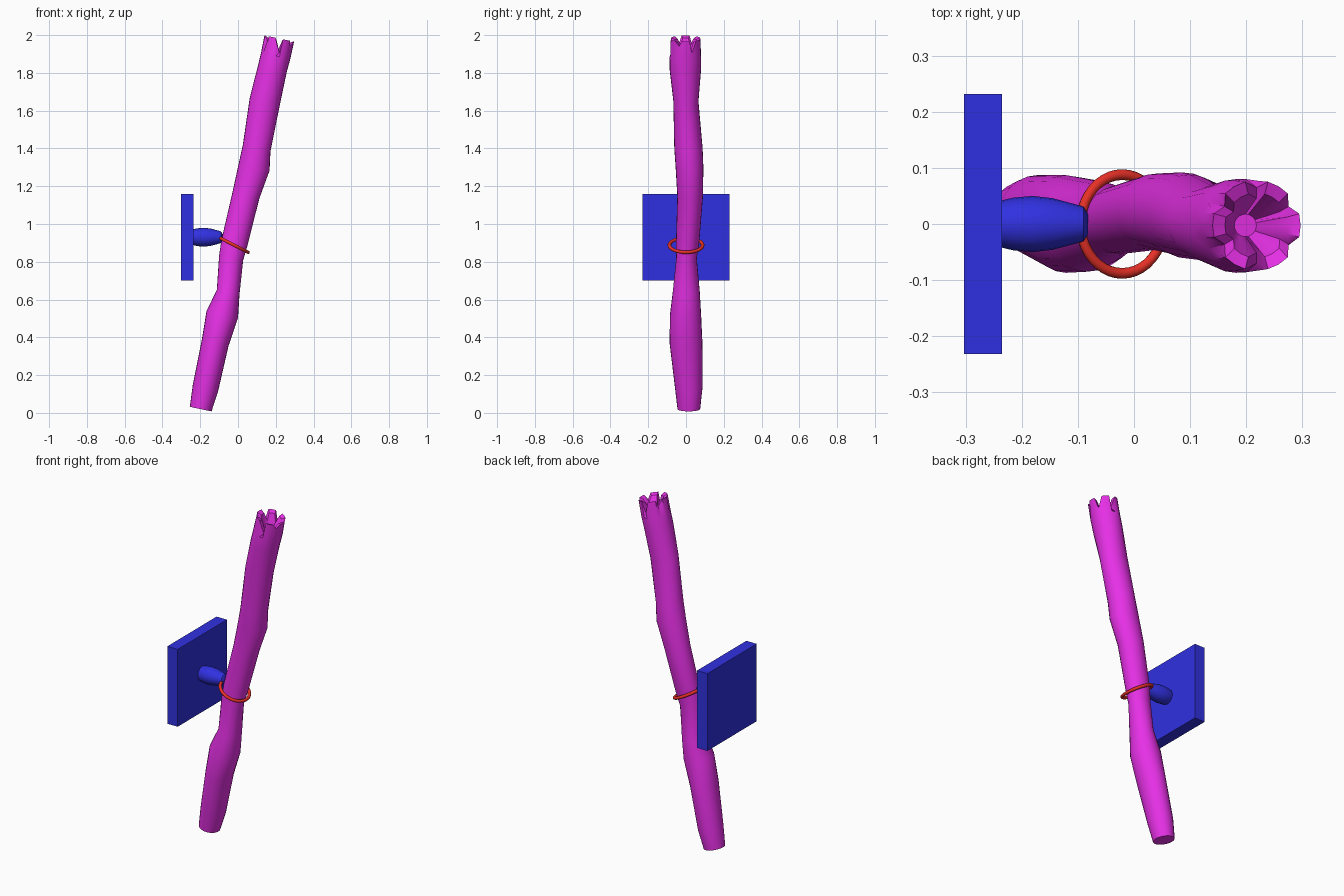
import bpy, bmesh
from math import sin, cos, pi, radians
from mathutils import Matrix

if "Cube" in bpy.data.objects:
    bpy.data.objects.remove(bpy.data.objects["Cube"])

SIDES = 24
TILT = 0.21


def finish(name, bm, color, smooth=True):
    bmesh.ops.recalc_face_normals(bm, faces=bm.faces)
    me = bpy.data.meshes.new(name)
    bm.to_mesh(me)
    bm.free()
    ob = bpy.data.objects.new(name, me)
    bpy.context.collection.objects.link(ob)
    mat = bpy.data.materials.new(name + "_color")
    mat.diffuse_color = color
    mat.use_nodes = True
    mat.node_tree.nodes["Principled BSDF"].inputs["Base Color"].default_value = mat.diffuse_color
    me.materials.append(mat)
    if smooth:
        bpy.ops.object.select_all(action='DESELECT')
        ob.select_set(True)
        bpy.context.view_layer.objects.active = ob
        bpy.ops.object.shade_smooth_by_angle(angle=radians(40))
    return ob


def loft(bm, rings):
    loops = [[bm.verts.new(p) for p in ring] for ring in rings]
    for a, b in zip(loops, loops[1:]):
        n = len(a)
        for i in range(n):
            bm.faces.new((a[i], a[(i + 1) % n], b[(i + 1) % n], b[i]))
    bm.faces.new(loops[0][::-1])
    bm.faces.new(loops[-1])


# Log: leaning sections given as height, left, right, front, back
sections = [
    (0.02, -0.255, -0.14, -0.045, 0.075),
    (0.13, -0.24, -0.105, -0.058, 0.087),
    (0.37, -0.192, -0.05, -0.087, 0.087),
    (0.52, -0.167, 0.0, -0.085, 0.08),
    (0.64, -0.112, 0.008, -0.07, 0.073),
    (0.82, -0.10, 0.027, -0.052, 0.057),
    (0.90, -0.088, 0.05, -0.053, 0.07),
    (1.15, -0.03, 0.113, -0.046, 0.09),
    (1.30, 0.003, 0.167, -0.055, 0.092),
    (1.40, 0.025, 0.172, -0.062, 0.088),
    (1.65, 0.062, 0.222, -0.067, 0.066),
    (1.82, 0.105, 0.258, -0.087, 0.08),
    (1.89, 0.122, 0.277, -0.086, 0.08),
]
notches = {2: 0.065, 6: 0.07, 10: 0.04, 14: 0.035, 18: 0.075, 22: 0.03}


def log_ring(z, xl, xr, yf, yb, scale=1.0, jagged=False):
    pts = []
    for i in range(SIDES):
        a = 2 * pi * i / SIDES
        depth = notches.get(i, 0.0) if jagged else 0.0
        s = scale * (0.84 if depth else 1.0)
        dx = s * (xr - xl) / 2 * cos(a)
        dy = s * (yb - yf) / 2 * sin(a)
        pts.append(((xl + xr) / 2 + dx, (yf + yb) / 2 + dy, z - TILT * dx - depth))
    return pts


bm = bmesh.new()
rim = (0.14, 0.297, -0.083, 0.078)
rings = [log_ring(*s) for s in sections]
rings.append(log_ring(1.982, *rim, jagged=True))        # splintered rim
rings.append(log_ring(1.972, *rim, scale=0.72, jagged=True))
rings.append(log_ring(1.89, 0.12, 0.277, -0.083, 0.078, scale=0.25))  # hollow
loft(bm, rings)
finish("log", bm, (0.8, 0.03, 0.8, 1))

# Wall plate
BLUE = (0.03, 0.03, 0.75, 1)
bm = bmesh.new()
bmesh.ops.create_cube(bm, size=1, matrix=Matrix.Translation((-0.269, 0, 0.93))
                      @ Matrix.Diagonal((0.068, 0.463, 0.46, 1)))
finish("wall_plate", bm, BLUE, smooth=False)

# Rounded peg joining the plate to the log
profile = [(-0.24, 0.041), (-0.215, 0.047), (-0.18, 0.05), (-0.145, 0.046),
           (-0.115, 0.038), (-0.09, 0.031), (-0.082, 0.018)]
bm = bmesh.new()
loft(bm, [[(x, r * cos(2 * pi * i / 20), 0.93 + r * sin(2 * pi * i / 20))
           for i in range(20)] for x, r in profile])
finish("peg", bm, BLUE)

# Tilted ring around the log
bm = bmesh.new()
U, V, R, r = 40, 10, 0.083, 0.009
grid = [[bm.verts.new(((R + r * cos(2 * pi * j / V)) * cos(2 * pi * i / U),
                       1.06 * (R + r * cos(2 * pi * j / V)) * sin(2 * pi * i / U),
                       r * sin(2 * pi * j / V)))
         for j in range(V)] for i in range(U)]
for i in range(U):
    for j in range(V):
        a, b = grid[i], grid[(i + 1) % U]
        k = (j + 1) % V
        bm.faces.new((a[j], b[j], b[k], a[k]))
bmesh.ops.transform(bm, verts=bm.verts, matrix=Matrix.Translation((-0.021, 0, 0.888))
                    @ Matrix.Rotation(radians(27), 4, 'Y'))
finish("ring", bm, (0.8, 0.03, 0.02, 1))
